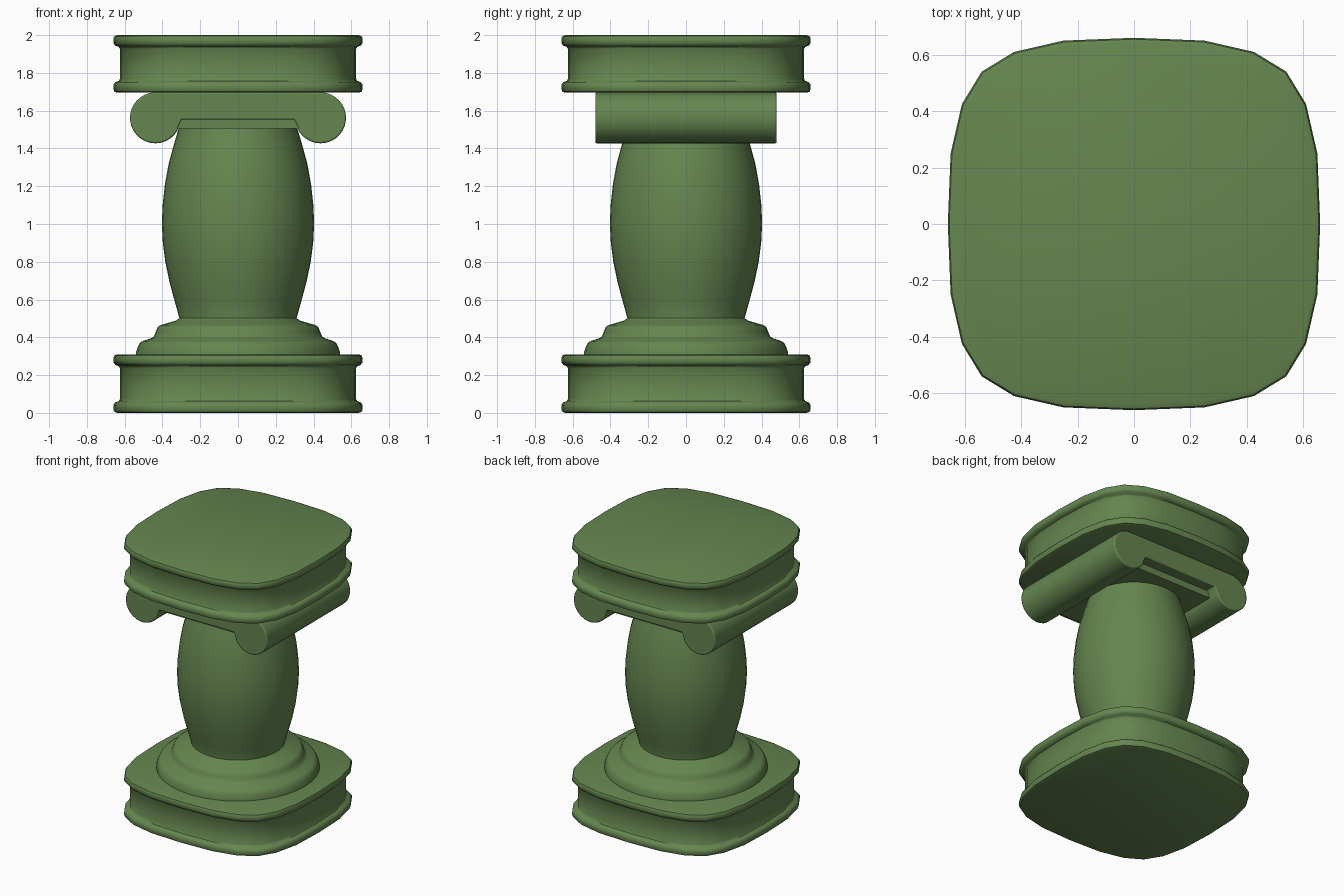
import bpy, bmesh, math

if "Cube" in bpy.data.objects:
    bpy.data.objects.remove(bpy.data.objects["Cube"])

green = bpy.data.materials.new("green_paint")
green.diffuse_color = (0.13, 0.24, 0.08, 1)
green.use_nodes = True
green.node_tree.nodes["Principled BSDF"].inputs["Base Color"].default_value = green.diffuse_color


def make(name, bm, bevel=0, angle=40):
    bmesh.ops.recalc_face_normals(bm, faces=bm.faces)
    mesh = bpy.data.meshes.new(name)
    bm.to_mesh(mesh)
    bm.free()
    ob = bpy.data.objects.new(name, mesh)
    bpy.context.collection.objects.link(ob)
    mesh.materials.append(green)
    bpy.ops.object.select_all(action='DESELECT')
    ob.select_set(True)
    bpy.context.view_layer.objects.active = ob
    if bevel:
        mod = ob.modifiers.new("soft_edges", 'BEVEL')
        mod.width, mod.segments = bevel, 2
        mod.limit_method = 'ANGLE'
        mod.angle_limit = math.radians(35)
    bpy.ops.object.shade_smooth_by_angle(angle=math.radians(angle))
    return ob


def loft(name, outline, profile):
    """Stack scaled copies of a unit outline at (scale, z) and cap the ends."""
    bm = bmesh.new()
    rings = [[bm.verts.new((x * s, y * s, z)) for x, y in outline] for s, z in profile]
    n = len(outline)
    for a, b in zip(rings, rings[1:]):
        for i in range(n):
            j = (i + 1) % n
            bm.faces.new((a[i], a[j], b[j], b[i]))
    bm.faces.new(rings[0][::-1])
    bm.faces.new(rings[-1])
    return make(name, bm)


# Rounded-square outline: one quarter turned four times
quarter = [(0.66, 0), (0.65, 0.25), (0.61, 0.425), (0.54, 0.54), (0.425, 0.61), (0.25, 0.65)]
square = []
for k in range(4):
    c, s = [(1, 0), (0, 1), (-1, 0), (0, -1)][k]
    square += [((x * c - y * s) / 0.66, (x * s + y * c) / 0.66) for x, y in quarter]

# Plinth and top block share a lipped profile
lip = [(0.64, 0), (0.655, 0.006), (0.66, 0.02), (0.66, 0.042), (0.65, 0.056), (0.632, 0.062), (0.626, 0.072)]
for name, z0, h in (("plinth", 0, 0.31), ("top_block", 1.695, 0.305)):
    prof = [(r, z0 + z) for r, z in lip]
    prof += [(r, z0 + h - z) for r, z in reversed(lip)]
    loft(name, square, prof)

# Round stepped foot and bulging shaft
circle = [(math.cos(math.tau * i / 40), math.sin(math.tau * i / 40)) for i in range(40)]
loft("column_foot", circle, [
    (0.54, 0.30), (0.54, 0.32), (0.53, 0.35), (0.52, 0.37), (0.505, 0.38), (0.46, 0.395),
    (0.445, 0.405), (0.435, 0.43), (0.425, 0.455), (0.41, 0.465), (0.33, 0.488),
    (0.312, 0.50), (0.30, 0.51)])
shaft = [(0.31, 0.48), (0.31, 0.50), (0.335, 0.59), (0.362, 0.69), (0.385, 0.80), (0.398, 0.90),
         (0.403, 1.0), (0.399, 1.10), (0.387, 1.21), (0.367, 1.32), (0.337, 1.43),
         (0.313, 1.51), (0.31, 1.53)]
loft("shaft", circle, shaft)

# Scroll capital: front profile with a curled end each side, extruded in depth
half = []
for a in range(90, -151, -12):
    t = math.radians(a)
    half.append((0.437 + 0.135 * math.cos(t), 1.562 + 0.135 * math.sin(t)))
half += [(0.316, 1.515), (0.298, 1.553)]
profile = half + [(-x, z) for x, z in reversed(half)]
bm = bmesh.new()
face = bm.faces.new([bm.verts.new((x, -0.48, z)) for x, z in profile])
ext = bmesh.ops.extrude_face_region(bm, geom=[face])
bmesh.ops.translate(bm, vec=(0, 0.96, 0), verts=[v for v in ext["geom"] if isinstance(v, bmesh.types.BMVert)])
make("scroll_capital", bm, bevel=0.008)

# Recessed slab between the scrolls
bm = bmesh.new()
bmesh.ops.create_cube(bm, size=1)
for v in bm.verts:
    v.co = (v.co.x * 0.66, v.co.y * 0.80, 1.535 + v.co.z * 0.06)
make("capital_slab", bm)
